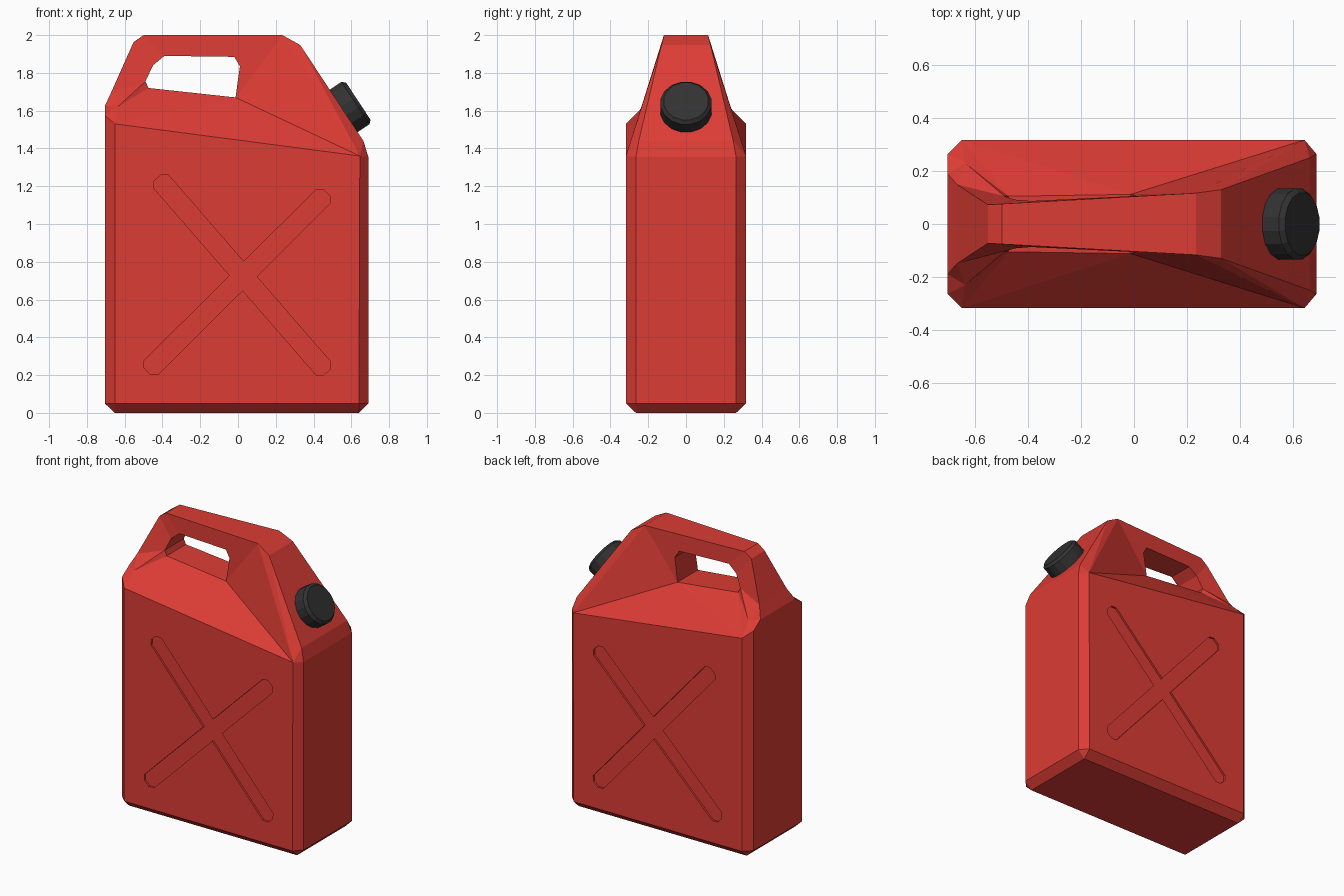
import bpy, bmesh, math
from mathutils import Vector

if "Cube" in bpy.data.objects:
    bpy.data.objects.remove(bpy.data.objects["Cube"])


def material(name, rgb):
    m = bpy.data.materials.new(name)
    m.diffuse_color = (*rgb, 1)
    m.use_nodes = True
    m.node_tree.nodes["Principled BSDF"].inputs["Base Color"].default_value = m.diffuse_color
    return m


def add_object(name, bm, mat):
    bmesh.ops.recalc_face_normals(bm, faces=bm.faces[:])
    mesh = bpy.data.meshes.new(name)
    bm.to_mesh(mesh)
    bm.free()
    mesh.materials.append(mat)
    ob = bpy.data.objects.new(name, mesh)
    bpy.context.scene.collection.objects.link(ob)
    return ob


red = material("red plastic", (0.72, 0.045, 0.035))
black = material("black plastic", (0.032, 0.032, 0.032))

# Half of the can: named corners on one side, mirrored across y
P = {
    # bottom, lower ring
    "G": (-.652, .265, 0), "H": (.64, .265, 0),
    "A0": (-.652, .318, .05), "D0": (-.705, .265, .05),
    "B0": (.64, .318, .05), "E0": (.69, .265, .05),
    # upper rim of the walls
    "A": (-.652, .318, 1.53), "D": (-.705, .265, 1.575),
    "B": (.645, .318, 1.36), "E": (.69, .265, 1.355),
    "Q": (.664, .25, 1.44), "W": (-.705, .19, 1.625),
    # shoulder and handle
    "S": (-.638, .23, 1.62), "L": (-.67, .15, 1.70),
    "T2": (-.553, .073, 1.963), "T3": (-.5, .076, 2.0),
    "T4": (.235, .117, 2.0), "R": (.33, .13, 1.947),
    # handle opening
    "h0": (-.474, .105, 1.72), "h1": (-.49, .105, 1.755),
    "h2": (-.45, .092, 1.84), "h3": (-.39, .087, 1.89),
    "h4": (-.02, .105, 1.885), "h5": (.01, .108, 1.835),
    "h6": (-.013, .112, 1.67),
}
side_faces = """A A0 B0 B|A D D0 A0|B B0 E0 E|A0 D0 G|B0 E0 H|A0 G H B0
D A S|D S W|W S L|S A h0|A h0 h6|A h6 B|B h6 T4|B T4 R|B E Q|B Q R
S h0 h1|S h1 L|L h1 h2 T2|T2 h2 h3 T3|T3 h3 h4 T4|T4 h4 h5|T4 h5 h6"""
# Edges bridged straight across to the mirrored side
bridges = """D0 G|G H|H E0|E0 E|E Q|Q R|R T4|T4 T3|T3 T2|T2 L|L W
h0 h1|h1 h2|h2 h3|h3 h4|h4 h5|h5 h6|h6 h0"""


def split(s):
    return [f.split() for f in s.replace("\n", "|").split("|")]


bm = bmesh.new()
near = {k: bm.verts.new((x, -y, z)) for k, (x, y, z) in P.items()}
far = {k: bm.verts.new(p) for k, p in P.items()}
for f in split(side_faces):
    bm.faces.new([near[k] for k in f])
    bm.faces.new([far[k] for k in reversed(f)])
for a, b in split(bridges):
    bm.faces.new([near[a], near[b], far[b], far[a]])
bm.faces.new([near["W"], near["D"], near["D0"], far["D0"], far["D"], far["W"]])
body = add_object("can_body", bm, red)


# Shallow crossed grooves pressed into both broad sides
def groove_cutter(a, b, side, half=.052, ch=.028, depth=.013):
    a, b = Vector(a), Vector(b)
    u = (b - a).normalized()
    v = Vector((-u.y, u.x))
    outline = [a + v * (half - ch), a + u * ch + v * half,
               b - u * ch + v * half, b + v * (half - ch),
               b - v * (half - ch), b - u * ch - v * half,
               a + u * ch - v * half, a - v * (half - ch)]
    bm = bmesh.new()
    face = bm.faces.new([bm.verts.new((p.x, side * (.318 - depth), p.y)) for p in outline])
    ext = bmesh.ops.extrude_face_region(bm, geom=[face])["geom"]
    bmesh.ops.translate(bm, vec=(0, side * .1, 0),
                        verts=[e for e in ext if isinstance(e, bmesh.types.BMVert)])
    ob = add_object("groove_cutter", bm, red)
    ob.hide_render = True
    return ob


cutters = []
for side in (-1, 1):
    for a, b in (((-.425, 1.245), (.47, .215)), ((.47, 1.165), (-.48, .22))):
        c = groove_cutter(a, b, side)
        mod = body.modifiers.new("groove", "BOOLEAN")
        mod.operation, mod.solver, mod.object = "DIFFERENCE", "EXACT", c
        cutters.append(c)
baked = bpy.data.meshes.new_from_object(
    body.evaluated_get(bpy.context.evaluated_depsgraph_get()))
body.modifiers.clear()
body.data = baked
for c in cutters:
    bpy.data.objects.remove(c)

# Screw cap on the sloped face: rings joined along the tilted axis
axis = Vector((.835, 0, .55)).normalized()
across = Vector((0, 1, 0))
up = axis.cross(across)
top = Vector((.637, 0, 1.65))
bm = bmesh.new()
N = 16
rings = []
for r, d in ((.137, -.16), (.137, -.018), (.12, 0)):
    rings.append([bm.verts.new(top + axis * d + r * (
        across * math.cos(2 * math.pi * (i + .5) / N) + up * math.sin(2 * math.pi * (i + .5) / N)))
        for i in range(N)])
for lo, hi in zip(rings, rings[1:]):
    for i in range(N):
        j = (i + 1) % N
        bm.faces.new([lo[i], lo[j], hi[j], hi[i]])
bm.faces.new(rings[0])
bm.faces.new(rings[-1])
add_object("screw_cap", bm, black)
